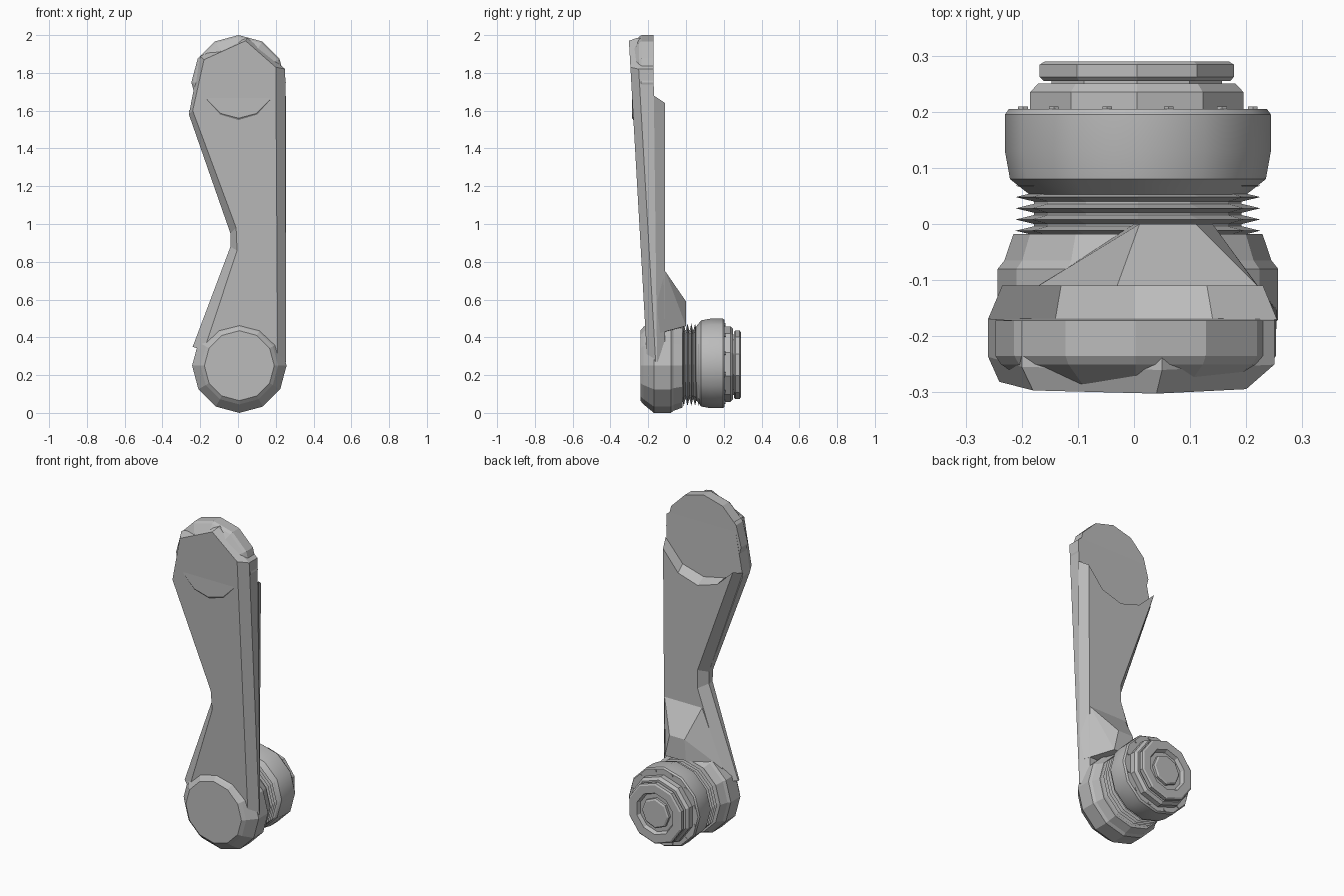
import bpy, bmesh, math
from mathutils import Vector

cube = bpy.data.objects.get("Cube")
if cube:
    bpy.data.objects.remove(cube, do_unlink=True)

grey = bpy.data.materials.new("plain_grey")
grey.use_nodes = True
GREY = (0.5, 0.5, 0.5, 1)
grey.diffuse_color = GREY
grey.node_tree.nodes["Principled BSDF"].inputs["Base Color"].default_value = GREY


def finish(name, bm, smooth=False):
    bmesh.ops.recalc_face_normals(bm, faces=bm.faces)
    mesh = bpy.data.meshes.new(name)
    bm.to_mesh(mesh)
    bm.free()
    mesh.materials.append(grey)
    obj = bpy.data.objects.new(name, mesh)
    bpy.context.collection.objects.link(obj)
    if smooth:
        bpy.ops.object.select_all(action='DESELECT')
        obj.select_set(True)
        bpy.context.view_layer.objects.active = obj
        bpy.ops.object.shade_smooth_by_angle(angle=math.radians(32))
    return obj


def loft(name, loops, smooth=False):
    """Bridge matching closed loops and cap both ends."""
    bm = bmesh.new()
    rings = [[bm.verts.new(p) for p in loop] for loop in loops]
    for a, b in zip(rings, rings[1:]):
        for i in range(len(a)):
            j = (i + 1) % len(a)
            bm.faces.new((a[i], a[j], b[j], b[i]))
    bm.faces.new(rings[0])
    bm.faces.new(rings[-1])
    return finish(name, bm, smooth)


def turned(name, profile, cx, cz, sides=12, smooth=False):
    """Turn a (y, radius) profile about an axis running front to back."""
    steps = [math.tau * i / sides for i in range(sides)]
    return loft(name, [[(cx + r * math.sin(a), y, cz - r * math.cos(a)) for a in steps]
                       for y, r in profile], smooth)


def section(outline, base, slope):
    """Place an (x, z) outline on a plane leaning forward with height."""
    return [(x, base - slope * z, z) for x, z in outline]


# Arm plate, bevelled round its front face
front = [(-.18, 1.87), (.04, 1.97), (.2, 1.83), (.21, .3),
         (-.18, .33), (-.005, .86), (-.01, .98), (-.24, 1.6)]
outer = [(-.2, 1.89), (.05, 1.985), (.25, 1.82), (.255, .27),
         (-.24, .35), (-.04, .88), (-.04, .95), (-.26, 1.58)]
loft("arm_plate", [section(front, -.19, .057),
                   section(outer, -.145, .058),
                   section(outer, -.15, .012)])

# Raised back of the arm, scooped out below the round head
rib_base = [(.255, 1.68), (.255, .27), (-.24, .35), (-.04, .88), (-.04, .95),
            (-.26, 1.6), (-.14, 1.54), (0, 1.51), (.14, 1.55)]
rib_back = [(.23, 1.64), (.22, .3), (-.18, .35), (0, .86), (0, .97),
            (-.235, 1.62), (-.13, 1.52), (0, 1.48), (.13, 1.52)]
loft("arm_back", [section(rib_base, -.15, .012), section(rib_back, -.11, 0)])

# Round head at the top
turned("arm_head", [(-.285, .19), (-.25, .24), (-.235, .25), (-.172, .25)], .003, 1.75)

# Wedge bracing the arm against the hub
bm = bmesh.new()
for p in [(-.03, -.11, .75), (.22, -.11, .75), (.01, 0, .59), (.11, 0, .59),
          (0, 0, .46), (.14, 0, .46), (-.17, -.11, .42), (.25, -.15, .42), (.25, -.15, .6)]:
    bm.verts.new(p)
bmesh.ops.convex_hull(bm, input=bm.verts)
bmesh.ops.dissolve_limit(bm, angle_limit=.03, verts=bm.verts, edges=bm.edges)
finish("wedge_brace", bm)

# Lower hub with tapered front cap and rear shoulder
turned("hub", [(-.242, .185), (-.225, .205), (-.17, .25), (-.08, .25), (-.065, .238),
               (-.018, .222), (-.018, .18)], .007, .25)

# Bellows of thin sharp fins
fins = [(-.03, .18)]
for i in range(5):
    y = -.012 + i * .02
    fins += [(y - .008, .185), (y, .218), (y + .008, .185)]
fins.append((.085, .18))
turned("bellows", fins, .007, .255)

# Rotor drum and stepped rear discs
turned("rotor_drum", [(.05, .19), (.08, .228), (.13, .237), (.195, .237), (.205, .23)],
       .007, .262, smooth=True)
turned("rear_disc", [(.2, .2), (.235, .2), (.25, .185)], .005, .258, 10)
turned("rear_spacer", [(.24, .16), (.258, .16)], .005, .256, 10)
turned("rear_ring", [(.255, .175), (.262, .182), (.284, .182), (.29, .172),
                     (.29, .125), (.268, .115)], .005, .255, 10)
turned("rear_boss", [(.26, .09), (.282, .09), (.288, .08)], .005, .255, 8)

# Small fasteners round the drum's rear rim
for i in range(12):
    a = math.tau * (i + .5) / 12
    turned(f"rim_fastener_{i + 1}", [(.2, .01), (.209, .01)],
           .007 + .212 * math.sin(a), .262 - .212 * math.cos(a), 6)
